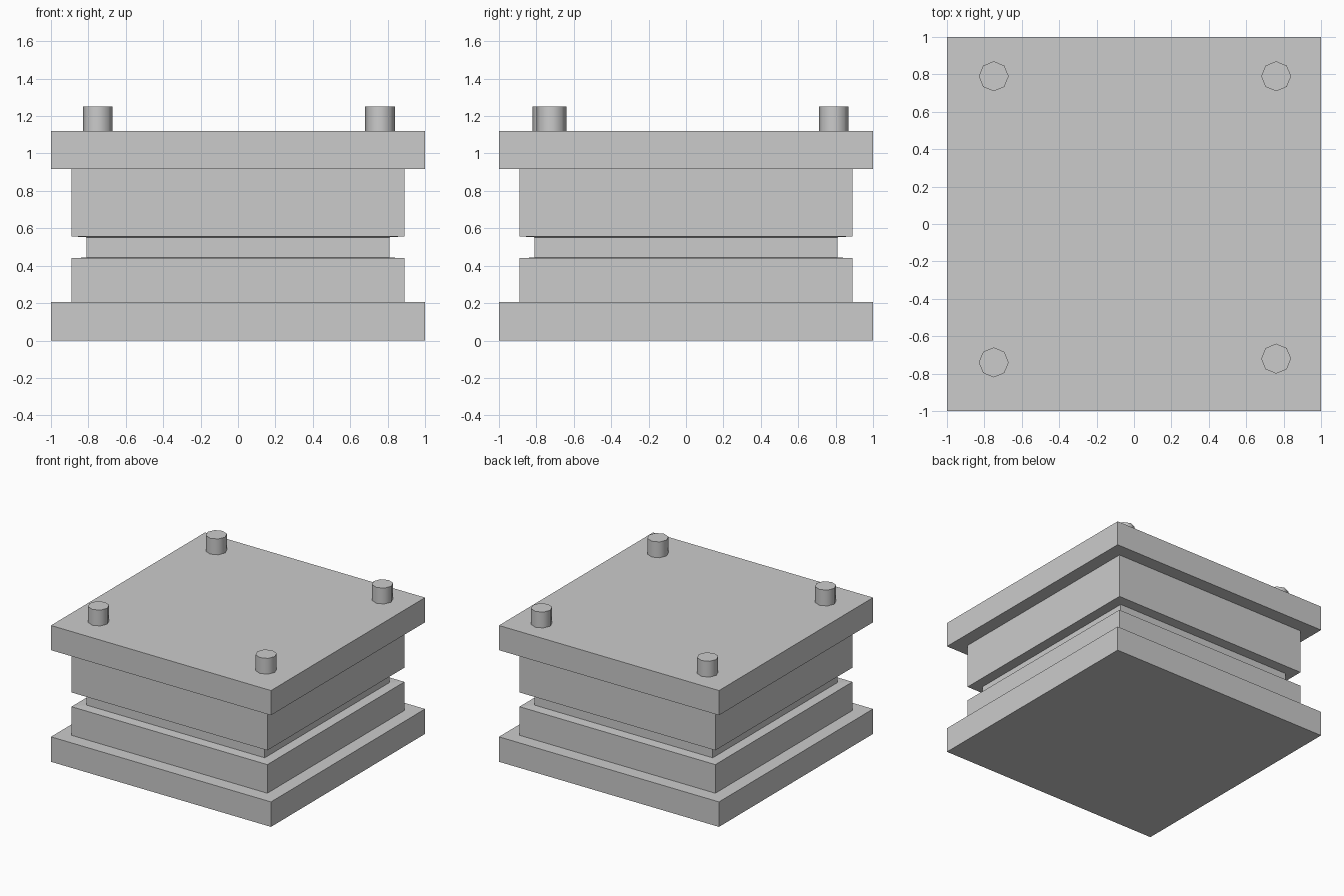
import bpy, bmesh, math

if "Cube" in bpy.data.objects:
    bpy.data.objects.remove(bpy.data.objects["Cube"])


def square_stack(name, profile):
    """Solid with a square section, from (half width, z) steps."""
    bm = bmesh.new()
    rings = [[bm.verts.new((sx * h, sy * h, z))
              for sx, sy in ((-1, -1), (1, -1), (1, 1), (-1, 1))]
             for h, z in profile]
    for a, b in zip(rings, rings[1:]):
        for i in range(4):
            j = (i + 1) % 4
            bm.faces.new((a[i], a[j], b[j], b[i]))
    bm.faces.new(rings[0][::-1])
    bm.faces.new(rings[-1])
    mesh = bpy.data.meshes.new(name)
    bm.to_mesh(mesh)
    bm.free()
    obj = bpy.data.objects.new(name, mesh)
    bpy.context.collection.objects.link(obj)
    return obj


# Wide plates at the bottom and top
square_stack("base_plate", [(1, 0), (1, 0.205)])
square_stack("top_plate", [(1, 0.917), (1, 1.12)])

# Core block with a shallow groove all round
square_stack("grooved_core", [(0.89, 0.205), (0.89, 0.44), (0.81, 0.444),
                              (0.81, 0.552), (0.89, 0.557), (0.89, 0.917)])

# Eight-sided pegs near the corners of the top plate
pegs = {"front_left": (-0.75, -0.74), "front_right": (0.76, -0.72),
        "back_left": (-0.75, 0.79), "back_right": (0.76, 0.79)}
for place, (x, y) in pegs.items():
    bpy.ops.mesh.primitive_cylinder_add(vertices=8, radius=0.08, depth=0.13,
                                        location=(x, y, 1.185))
    bpy.context.object.name = place + "_peg"
    bpy.ops.object.shade_smooth_by_angle(angle=math.radians(50))
